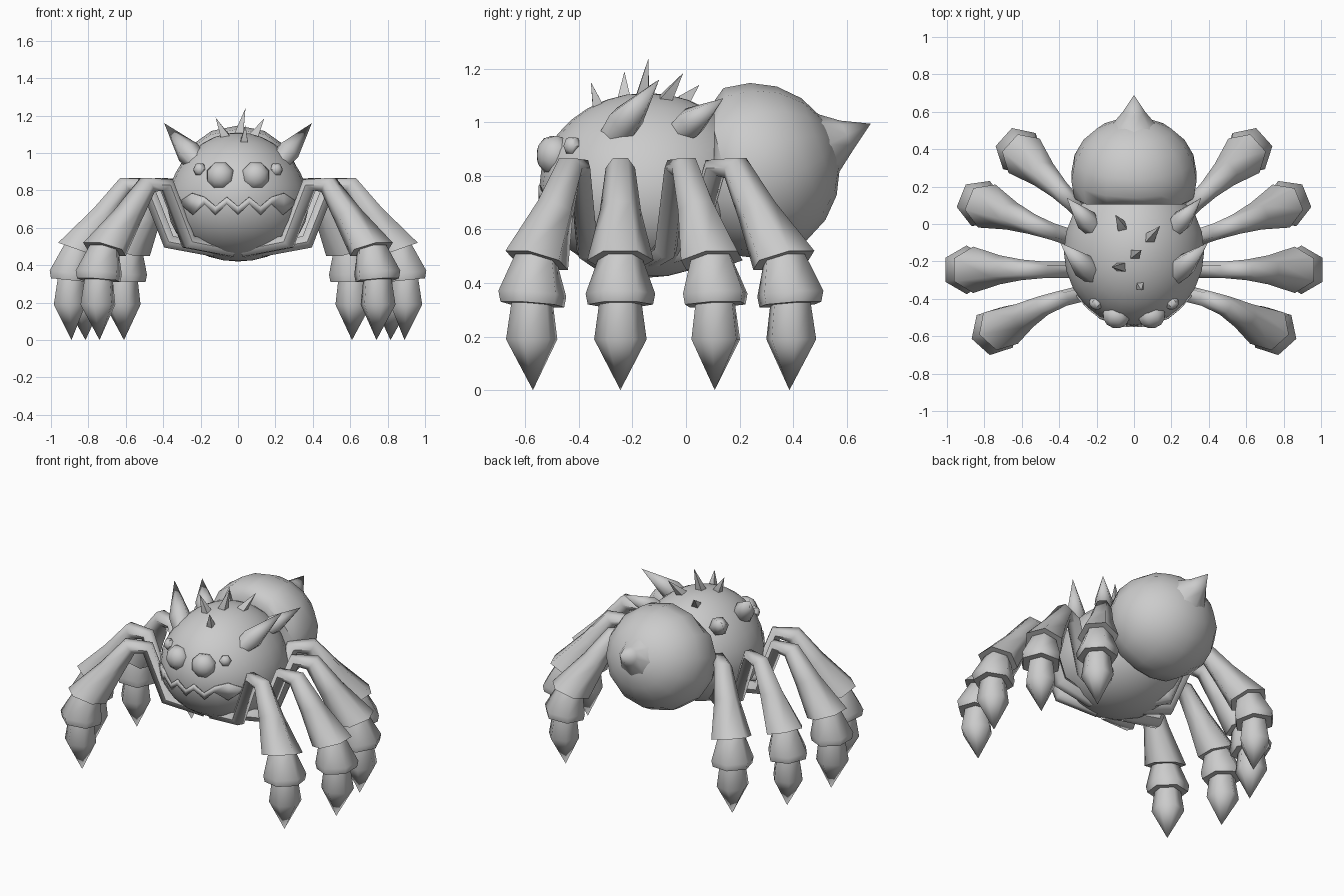
import bpy, bmesh, math
from mathutils import Vector, Matrix

if "Cube" in bpy.data.objects:
    bpy.data.objects.remove(bpy.data.objects["Cube"])

grey = bpy.data.materials.new("plain_grey")
grey.diffuse_color = (0.6, 0.6, 0.6, 1)
grey.use_nodes = True
grey.node_tree.nodes["Principled BSDF"].inputs["Base Color"].default_value = grey.diffuse_color


def finish(name, bm, angle=40):
    bmesh.ops.recalc_face_normals(bm, faces=bm.faces[:])
    me = bpy.data.meshes.new(name)
    bm.to_mesh(me)
    bm.free()
    me.materials.append(grey)
    ob = bpy.data.objects.new(name, me)
    bpy.context.collection.objects.link(ob)
    bpy.ops.object.select_all(action='DESELECT')
    ob.select_set(True)
    bpy.context.view_layer.objects.active = ob
    bpy.ops.object.shade_smooth_by_angle(angle=math.radians(angle))
    return ob


def loft(name, rings, sides, angle=40):
    """Rings are (centre, tangent, radius, side axis); radius 0 closes to a point."""
    bm = bmesh.new()
    loops = []
    for c, t, r, axis in rings:
        t = Vector(t).normalized()
        v = Vector(axis) if axis else t.orthogonal().normalized()
        w = t.cross(v).normalized()
        if r == 0:
            loops.append([bm.verts.new(c)])
            continue
        loops.append([bm.verts.new(Vector(c) + r * (math.cos(a) * v + math.sin(a) * w))
                      for a in (math.tau * i / sides for i in range(sides))])
    for a, b in zip(loops, loops[1:]):
        for i in range(sides):
            j = (i + 1) % sides
            if len(b) == 1:
                bm.faces.new((a[i], a[j], b[0]))
            else:
                bm.faces.new((a[i], a[j], b[j], b[i]))
    bm.faces.new(loops[0])
    return finish(name, bm, angle)


def ball(name, centre, radii, u, v, rot=Matrix(), front=None, taper=0):
    bm = bmesh.new()
    bmesh.ops.create_uvsphere(bm, u_segments=u, v_segments=v, radius=1)
    bm.transform(Matrix.Translation(centre) @ rot @ Matrix.Diagonal((*radii, 1)))
    for p in bm.verts:
        p.co.x *= 1 - taper * (p.co.z - 0.74)
        if front is not None:
            p.co.y = max(p.co.y, front)
    return finish(name, bm, 50)


def spike(name, base, tip, r, sides=4, belly=0.25):
    b, t = Vector(base), Vector(tip)
    d = t - b
    return loft(name, [(b - d * 0.15, d, r * 0.7, None), (b + d * belly, d, r, None), (t, d, 0, None)], sides, 62)


# Body, narrower towards the top, and rounded abdomen with a flattened front
BC, BR = Vector((0, -0.145, 0.765)), Vector((0.378, 0.402, 0.345))
ball("body", BC, BR, 24, 16, taper=0.3)
ball("abdomen", (0, 0.252, 0.82), (0.343, 0.328, 0.322), 14, 10,
     Matrix.Rotation(math.radians(-70), 4, 'X'), front=0.105)

# Upturned tail spike
X = (1, 0, 0)
loft("tail_spike", [((0, 0.45, 0.88), (0, 1, 0.25), 0.2, X), ((0, 0.535, 0.918), (0, 1, 0.3), 0.115, X),
                    ((0, 0.60, 0.952), (0, 1, 0.45), 0.06, X), ((0, 0.69, 0.995), (0, 1, 0.5), 0, X)], 8, 62)

# Legs: distance from knee, height, radius, tangent (outward, up)
LEG = [(-0.42, 0.48, 0.04, (1, 0)), (-0.18, 0.525, 0.045, (1, 0.8)), (-0.06, 0.83, 0.045, (1, 0.9)),
       (0.05, 0.83, 0.055, (1, -0.8)), (0.165, 0.67, 0.077, (0.6, -1)), (0.31, 0.485, 0.124, (0.35, -1)),
       (0.31, 0.485, 0.085, (0.35, -1)), (0.345, 0.36, 0.13, (0.1, -1)), (0.345, 0.32, 0.122, (0.1, -1)),
       (0.345, 0.32, 0.08, (0.1, -1)), (0.35, 0.19, 0.098, (0, -1)), (0.34, 0.0, 0, (0, -1))]
# Knee x, knee y, angle of the outer half, angle of the inner half, turn of the cuffs
KNEES = {"front": (0.44, -0.412, -28, -14, -48), "front_middle": (0.55, -0.245, 0, 0, 0),
         "rear_middle": (0.50, -0.02, 22, 18, 22), "rear": (0.365, 0.15, 44, 45, 42)}
for s, side in ((1, "right"), (-1, "left")):
    for part, (kx, ky, outer, inner, turn) in KNEES.items():
        rings = []
        for u, z, r, t in LEG:
            a = math.radians(inner if u < 0 else outer)
            b = math.radians(turn if u > 0.2 else (outer + turn) / 2 if u > 0.1 else outer)
            ca, na, cb, nb = math.cos(a), math.sin(a), math.cos(b), math.sin(b)
            rings.append(((s * (kx + ca * u), ky + na * u, z), (s * cb * t[0], nb * t[0], t[1]),
                          r, (-nb * s, cb, 0)))
        loft(f"{part}_leg_{side}", rings, 6, 62)

    # Large shoulder spikes
    spike(f"front_shoulder_spike_{side}", (s * 0.22, -0.27, 0.95), (s * 0.395, -0.1, 1.16), 0.068, 6)
    spike(f"rear_shoulder_spike_{side}", (s * 0.22, -0.02, 0.97), (s * 0.36, 0.14, 1.09), 0.06, 6)

    # Eyes, facing forwards and slightly outwards
    for name, p, r, yaw, seg in (("large_eye", (0.095, -0.492, 0.878), 0.078, 15, 8),
                                 ("small_eye", (0.205, -0.425, 0.912), 0.037, 40, 6)):
        rot = Matrix.Rotation(math.radians(s * yaw), 4, 'Z') @ Matrix.Rotation(math.radians(90), 4, 'X') \
            @ Matrix.Rotation(math.pi / seg, 4, 'Z')
        ball(f"{name}_{side}", (s * p[0], p[1], p[2]), (r, r, r * 0.85), seg, 6, rot)

# Small back spikes
for i, (b, t) in enumerate([((0.03, -0.32, 1.03), (0.04, -0.355, 1.15)),
                            ((-0.06, -0.23, 1.07), (-0.12, -0.23, 1.19)),
                            ((0.0, -0.165, 1.08), (0.04, -0.14, 1.24)),
                            ((0.075, -0.085, 1.07), (0.14, -0.01, 1.185)),
                            ((-0.06, -0.02, 1.07), (-0.10, 0.05, 1.14))]):
    spike(f"back_spike_{i + 1}", b, t, 0.034, 4, 0.1)


# Jagged mouth: a thin zigzag plate wrapped on the body
def on_body(x, z, lift):
    bx = x / (1 - 0.3 * (z - 0.74))
    k = 1 - (bx / BR.x) ** 2 - ((z - BC.z) / BR.z) ** 2
    return Vector((x, BC.y - BR.y * math.sqrt(max(k, 0)) - lift, z))


bm = bmesh.new()
low = [(-0.31, 0.73)] + [(-0.24 + 0.06 * i, 0.728 if i % 2 else 0.67) for i in range(9)] + [(0.31, 0.73)]
top = [(-0.305, 0.745), (-0.245, 0.785)] + [(-0.18 + 0.06 * i, 0.765 if i % 2 == 0 else 0.715) for i in range(7)]
top += [(0.245, 0.785), (0.305, 0.745)]
lv = [bm.verts.new(on_body(x, z, 0.008)) for x, z in low]
tv = [bm.verts.new(on_body(x, z, 0.005)) for x, z in top]
for i in range(len(low) - 1):
    bm.faces.new((lv[i], lv[i + 1], tv[i + 1], tv[i]))
mouth = finish("mouth", bm, 62)
thick = mouth.modifiers.new("thickness", 'SOLIDIFY')
thick.thickness = 0.008
thick.offset = 0
